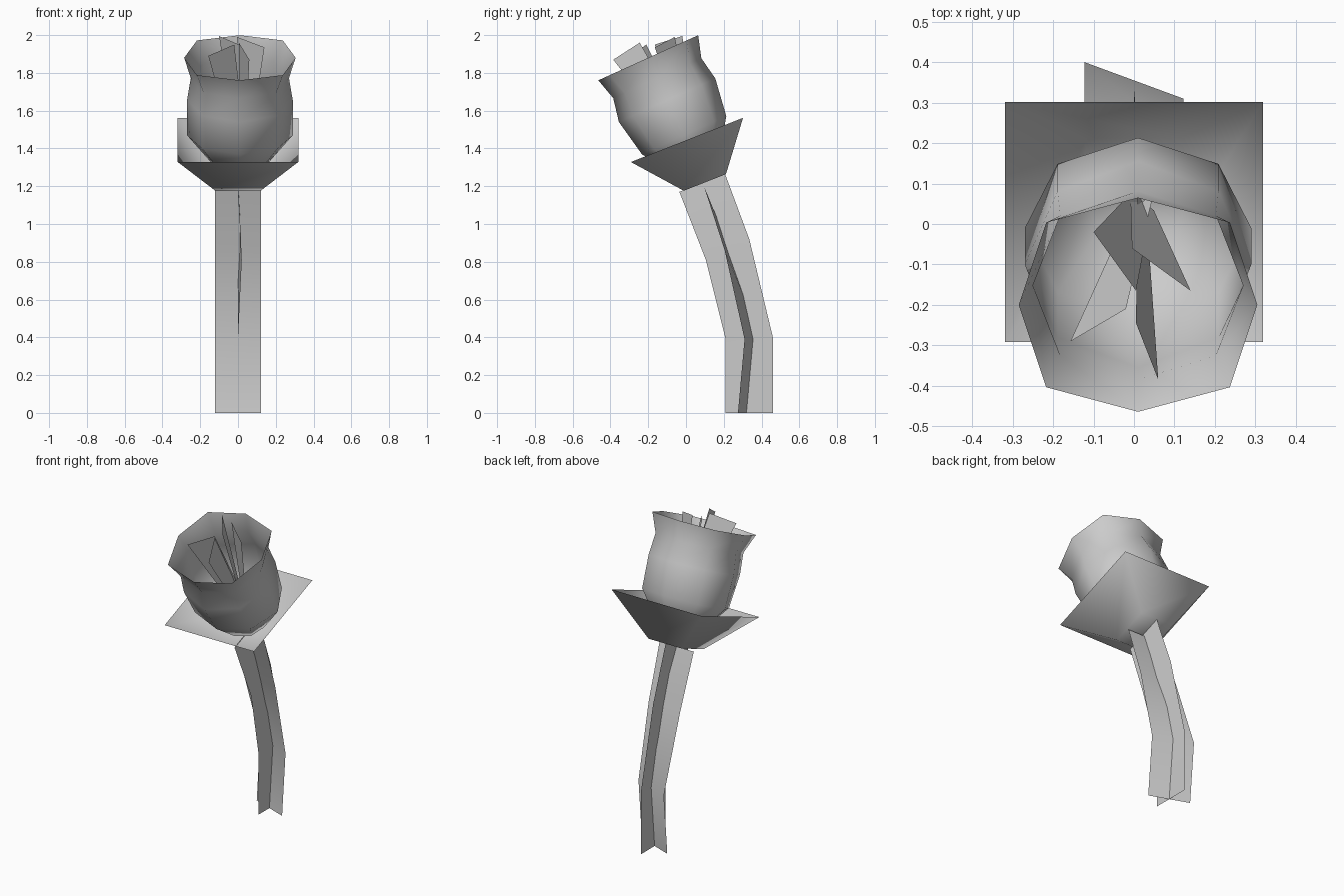
import bpy
import math
from mathutils import Vector, Matrix

cube = bpy.data.objects.get("Cube")
if cube:
    bpy.data.objects.remove(cube, do_unlink=True)

grey = bpy.data.materials.new("plain grey")
grey.use_nodes = True
grey.diffuse_color = (0.6, 0.6, 0.6, 1)
grey.node_tree.nodes["Principled BSDF"].inputs["Base Color"].default_value = (0.6, 0.6, 0.6, 1)


def make(name, verts, faces):
    mesh = bpy.data.meshes.new(name)
    mesh.from_pydata([tuple(v) for v in verts], [], faces)
    mesh.materials.append(grey)
    mesh.shade_smooth()
    mesh.update()
    obj = bpy.data.objects.new(name, mesh)
    bpy.context.collection.objects.link(obj)
    return obj


def loft(name, rings, closed=True, cap=False):
    """Join equal-length rings of points with quads."""
    n = len(rings[0])
    verts = [p for ring in rings for p in ring]
    faces = []
    for r in range(len(rings) - 1):
        for i in range(n if closed else n - 1):
            j = (i + 1) % n
            faces.append((r * n + i, r * n + j, (r + 1) * n + j, (r + 1) * n + i))
    if cap:
        faces.append(tuple(reversed(range(n))))
    return make(name, verts, faces)


def tilted(points, centre, degrees):
    """Lean a flat ring forward and move it to its centre."""
    rot = Matrix.Rotation(math.radians(degrees), 3, 'X')
    return [rot @ Vector((x, y, 0)) + Vector(centre) for x, y in points]


# Stem: two crossed, bent blades
front_edge = [(0, 0.21, 0), (0, 0.21, 0.39), (0.02, 0.105, 0.81), (0, -0.035, 1.17)]
back_edge = [(0, 0.46, 0), (0, 0.46, 0.40), (0, 0.335, 0.92), (0, 0.205, 1.27)]
loft("stem_blade_lengthwise", list(zip(front_edge, back_edge)), closed=False)

cross_rows = [(0.32, 0, 0.045), (0.355, 0.39, 0.045), (0.22, 0.86, 0.015), (0.095, 1.2, 0)]
loft("stem_blade_crosswise",
     [[(-0.122, y + twist, z), (0.122, y - twist, z)] for y, z, twist in cross_rows],
     closed=False)

# Calyx: open, flared square cup
def square(half):
    return [(-half, -half), (half, -half), (half, half), (-half, half)]

loft("calyx", [tilted(square(0.12), (0, 0.1, 1.22), 21.5),
               tilted(square(0.319), (0, 0.005, 1.445), 21.5)], cap=True)

# Bud: eight-sided cup with a pinched neck and flared rim
def octagon(rx, ry, diagonal):
    pts = []
    for i in range(8):
        k = diagonal * math.sqrt(2) if i % 2 else 1
        a = i * math.pi / 4
        pts.append((rx * k * math.cos(a), ry * k * math.sin(a)))
    return pts

bud_rows = [  # centre y, centre z, half width, half depth, diagonal factor
    (0.065, 1.30, 0.13, 0.12, 0.71),
    (-0.01, 1.47, 0.28, 0.245, 0.71),
    (-0.10, 1.655, 0.28, 0.28, 0.71),
    (-0.152, 1.772, 0.26, 0.256, 0.74),
    (-0.20, 1.88, 0.295, 0.29, 0.77),
]
loft("bud", [tilted(octagon(rx, ry, d), (0.01, y, z), 24.3)
             for y, z, rx, ry, d in bud_rows], cap=True)

# Inner petals: loose blades narrowing towards the bottom of the cup
petals = [
    ((-0.157, -0.29, 1.89), (-0.02, -0.21, 1.95)),
    ((-0.10, -0.02, 1.995), (0.005, -0.165, 1.95)),
    ((-0.005, -0.06, 1.99), (0.14, -0.165, 1.935)),
    ((0.005, -0.245, 1.96), (0.06, -0.385, 1.87)),
]
base = Vector((0.02, 0.055, 1.36))
for i, (a, b) in enumerate(petals):
    a, b = Vector(a), Vector(b)
    half = (b - a) * 0.2
    make(f"inner_petal_{i + 1}", [a, b, base + half, base - half], [(0, 1, 2, 3)])
